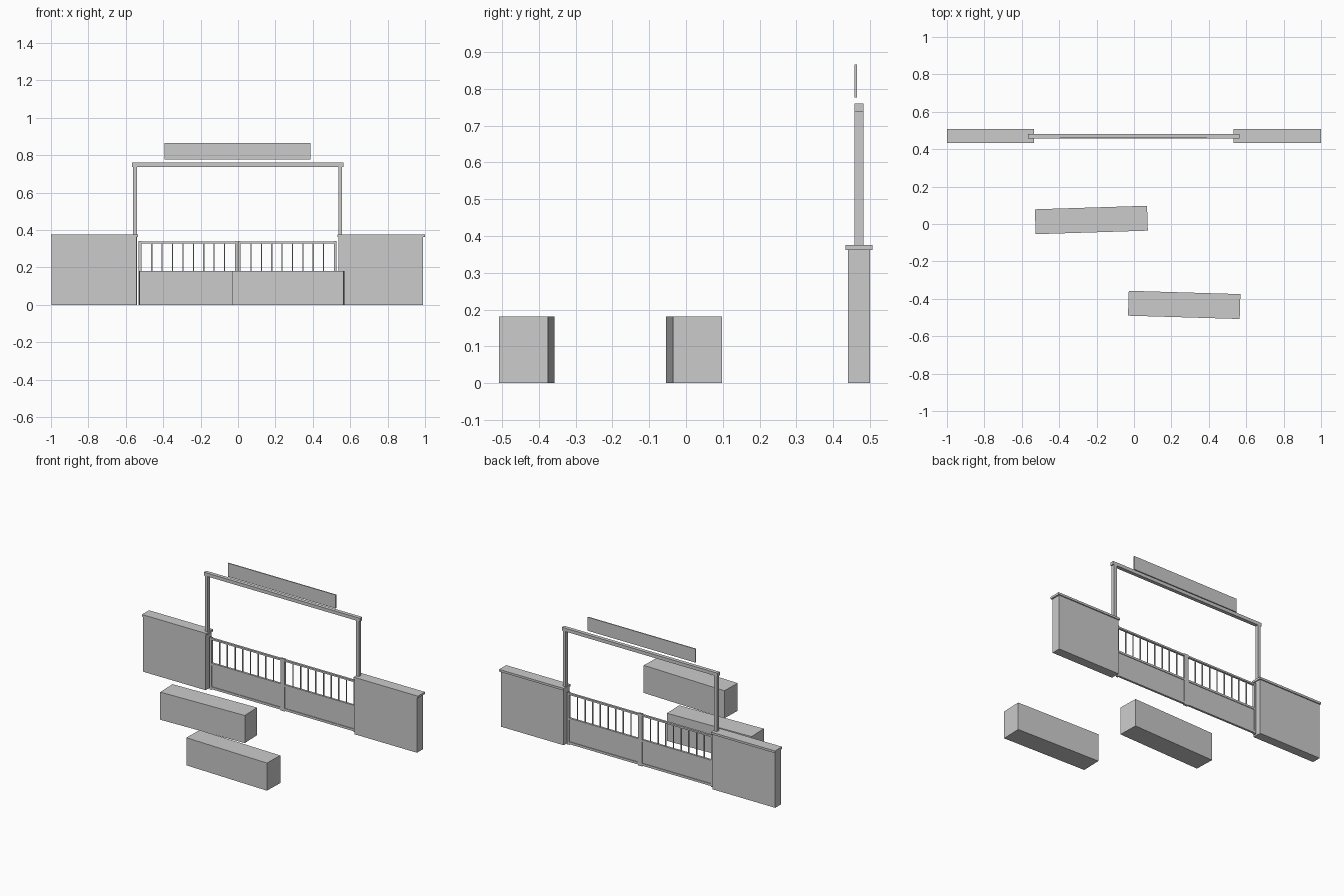
import bpy
import math

if "Cube" in bpy.data.objects:
    bpy.data.objects.remove(bpy.data.objects["Cube"], do_unlink=True)

GREY = (0.6, 0.6, 0.6, 1)
stone = bpy.data.materials.new("light_grey")
stone.use_nodes = True
stone.diffuse_color = GREY
stone.node_tree.nodes["Principled BSDF"].inputs["Base Color"].default_value = GREY


def box(name, x, y, z, turn=0):
    """Box spanning the (low, high) pairs, turned about its own vertical axis."""
    spans = (x, y, z)
    bpy.ops.mesh.primitive_cube_add(size=1, location=[sum(s) / 2 for s in spans])
    ob = bpy.context.object
    ob.name = name
    ob.scale = [s[1] - s[0] for s in spans]
    bpy.ops.object.transform_apply(location=False, rotation=False, scale=True)
    ob.rotation_euler.z = math.radians(turn)
    ob.data.materials.append(stone)
    return ob


# Side walls with overhanging caps
WALL_Y, CAP_Y = (0.44, 0.5), (0.434, 0.507)
for side, body, cap in (("right", (-0.997, -0.543), (-1, -0.535)),
                        ("left", (0.537, 0.99), (0.533, 1))):
    box(f"{side}_wall", body, WALL_Y, (0, 0.362))
    box(f"{side}_wall_cap", cap, CAP_Y, (0.362, 0.376))

# Overhead frame and sign board
FRAME_Y = (0.458, 0.482)
box("right_frame_post", (-0.561, -0.541), FRAME_Y, (0, 0.74))
box("left_frame_post", (0.536, 0.556), FRAME_Y, (0, 0.74))
box("frame_beam", (-0.567, 0.563), FRAME_Y, (0.738, 0.76))
box("sign_board", (-0.393, 0.387), (0.458, 0.465), (0.777, 0.866))

# Two gate leaves: framed solid panel below, slim bars above
GATE_Y, STILE = (0.463, 0.477), 0.014
BARS = 8
for side, a, b in (("right", -0.531, -0.002), ("left", 0, 0.527)):
    box(f"{side}_gate_outer_stile", (a, a + STILE), GATE_Y, (0, 0.342))
    box(f"{side}_gate_inner_stile", (b - STILE, b), GATE_Y, (0, 0.342))
    inner = (a + STILE, b - STILE)
    for rail, z in (("bottom", (0.005, 0.02)), ("middle", (0.162, 0.175)),
                    ("top", (0.327, 0.338))):
        box(f"{side}_gate_{rail}_rail", inner, GATE_Y, z)
    box(f"{side}_gate_panel", inner, (0.467, 0.473), (0.02, 0.162))
    step = (inner[1] - inner[0]) / (BARS + 1)
    for i in range(BARS):
        x = inner[0] + step * (i + 1)
        box(f"{side}_gate_bar_{i + 1}", (x - 0.003, x + 0.003),
            (0.467, 0.473), (0.175, 0.327))

# Slightly turned roadway blocks
box("rear_block", (-0.528, 0.072), (-0.045, 0.088), (0, 0.181), 1.8)
box("front_block", (-0.03, 0.567), (-0.499, -0.366), (0, 0.181), -1.7)
